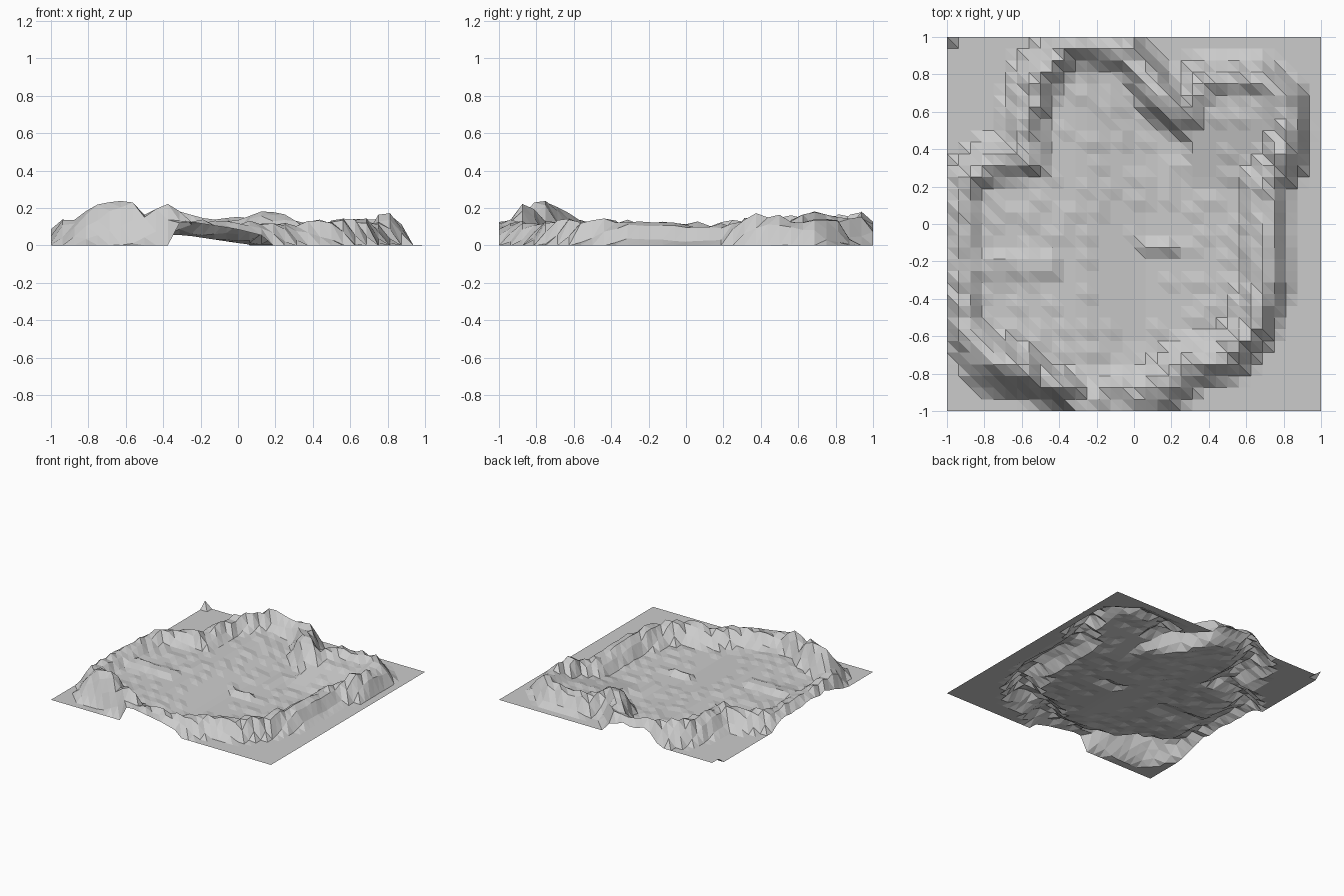
import bpy, bmesh, random
from mathutils import Vector
random.seed(4)
N = 32

# ring ridge crest: x, y, height, half width
ring = [(-0.93, -0.1, .13, .12), (-0.93, -0.4, .13, .12), (-0.88, -0.6, .14, .13),
        (-0.75, -0.73, .22, .18), (-0.6, -0.78, .23, .16), (-0.48, -0.84, .18, .12),
        (-0.38, -0.87, .21, .10), (-0.28, -0.92, .14, .17), (0.0, -0.91, .12, .16),
        (0.14, -0.86, .13, .15), (0.3, -0.74, .12, .14), (0.5, -0.69, .14, .14),
        (0.63, -0.55, .14, .13), (0.70, -0.3, .14, .14), (0.70, 0.0, .11, .13),
        (0.70, 0.22, .11, .14), (0.79, 0.36, .17, .13), (0.82, 0.52, .15, .12),
        (0.80, 0.67, .14, .13), (0.68, 0.77, .13, .13), (0.36, 0.76, .14, .13),
        (0.27, 0.57, .14, .12), (0.14, 0.68, .19, .13), (0.05, 0.82, .14, .12),
        (-0.05, 0.94, .15, .11), (-0.35, 0.94, .17, .11), (-0.5, 0.8, .16, .15),
        (-0.57, 0.58, .15, .15), (-0.57, 0.34, .14, .14), (-0.76, 0.33, .14, .14),
        (-0.92, 0.2, .12, .13)]


def inside(x, y):
    hit = False
    for a, b in zip(ring, ring[1:] + ring[:1]):
        if (a[1] > y) != (b[1] > y):
            if x < a[0] + (y - a[1]) / (b[1] - a[1]) * (b[0] - a[0]):
                hit = not hit
    return hit


def ridge(x, y):
    best = 0
    p = Vector((x, y))
    for a, b in zip(ring, ring[1:] + ring[:1]):
        pa, pb = Vector(a[:2]), Vector(b[:2])
        d = pb - pa
        t = max(0, min(1, (p - pa).dot(d) / d.length_squared))
        h = a[2] + t * (b[2] - a[2])
        w = a[3] + t * (b[3] - a[3])
        f = (w - (p - pa - d * t).length) / (w - 0.04)
        best = max(best, h * max(0, min(1, f)))
    return best


def height(x, y):
    z = ridge(x, y) * random.uniform(0.82, 1.08)
    if inside(x, y):
        # floor tilts up towards the left, with shallow bumps
        floor = max(0.004, min(0.055, (0.08 - x) * 0.15))
        floor += random.choice((0, 0, 0, 0.01))
        if -0.82 < x < -0.4 and -0.27 < y < -0.18:
            floor += 0.025
        if 0.04 < x < 0.2 and abs(y + 0.125) < 0.04:
            floor += 0.03
        # gently rising shelf in the north-east bay
        if x > 0.28 and y > 0.2:
            floor += min(0.075, (y - 0.2) * 0.2)
        z = max(z, floor)
    # cut edge at the front, raised only where the ridge crosses it
    if y < -0.99:
        z = 0
        if -0.33 < x < -0.28:
            z = 0.12
        elif -0.28 < x < 0.15:
            z = 0.085 - 0.16 * x if x < 0 else 0.085 - 0.25 * x
    if x < -0.99 and y > 0.99:
        z = 0.05
    return z


# terrain sheet, triangulated with one diagonal direction
bm = bmesh.new()
grid = []
for j in range(N + 1):
    y = -1 + 2 * j / N
    row = []
    for i in range(N + 1):
        x = -1 + 2 * i / N
        row.append(bm.verts.new((x, y, height(x, y))))
    grid.append(row)
for j in range(N):
    for i in range(N):
        a, b = grid[j][i], grid[j][i + 1]
        c, d = grid[j + 1][i + 1], grid[j + 1][i]
        bm.faces.new((a, b, d))
        bm.faces.new((b, c, d))
mesh = bpy.data.meshes.new("crater_terrain")
bm.to_mesh(mesh)
bm.free()
bpy.context.collection.objects.link(bpy.data.objects.new("crater_terrain", mesh))
